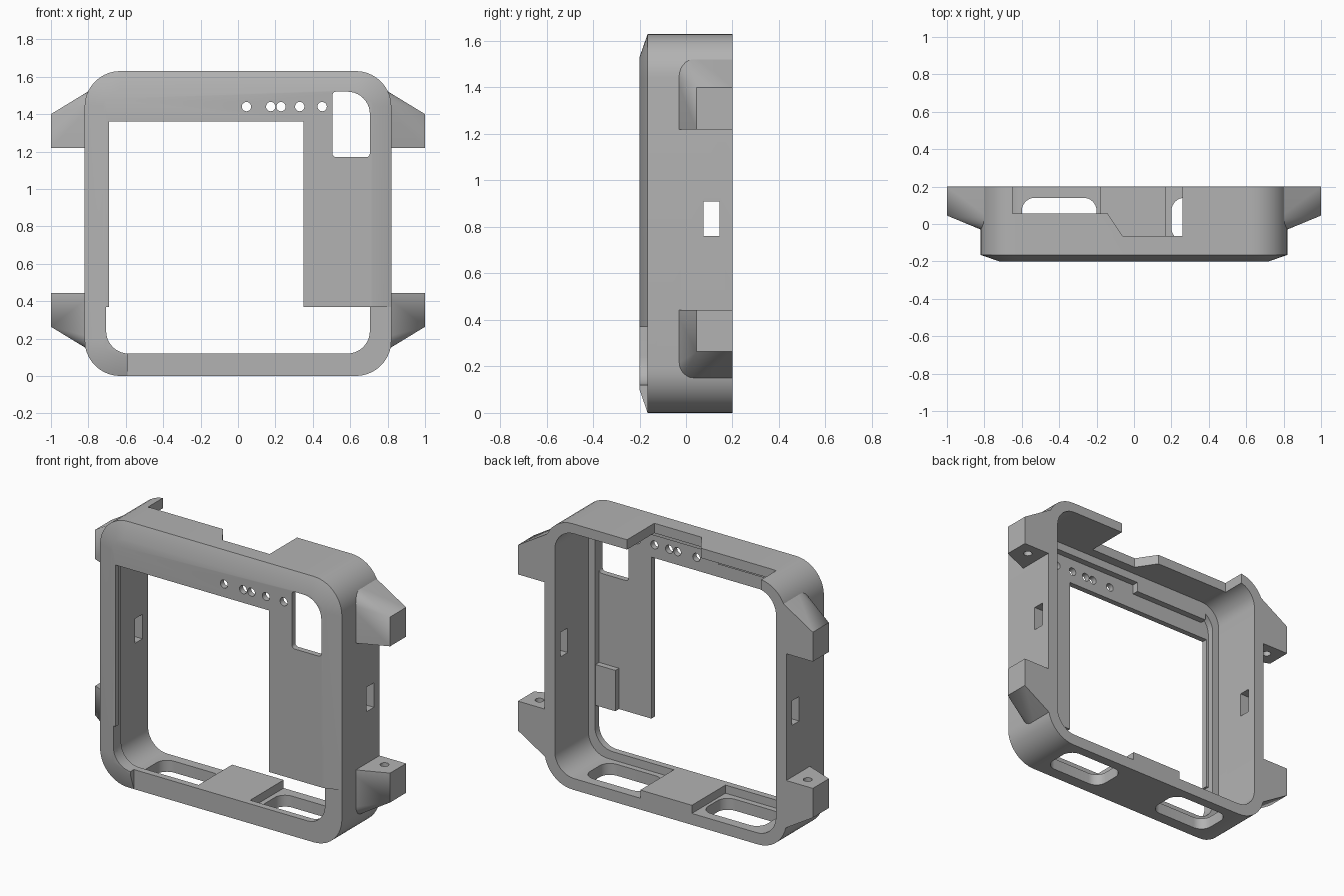
import bpy, bmesh, math
from mathutils import Vector

if "Cube" in bpy.data.objects:
    bpy.data.objects.remove(bpy.data.objects["Cube"], do_unlink=True)

GREY = (0.45, 0.45, 0.45, 1)
grey = bpy.data.materials.new("matte grey")
grey.use_nodes = True
grey.diffuse_color = GREY
grey.node_tree.nodes["Principled BSDF"].inputs["Base Color"].default_value = GREY

H = 1.63          # case height
W = 0.82          # case half width
LEFT = -0.69      # screen opening edge


def finish(name, bm):
    bmesh.ops.recalc_face_normals(bm, faces=bm.faces)
    me = bpy.data.meshes.new(name)
    bm.to_mesh(me)
    bm.free()
    ob = bpy.data.objects.new(name, me)
    bpy.context.collection.objects.link(ob)
    me.materials.append(grey)
    return ob


def rounded(x0, x1, z0, z1, radii, n=10):
    """Rounded rectangle; radii go top right, top left, bottom left, bottom right."""
    if not isinstance(radii, tuple):
        radii = (radii,) * 4
    corners = [(x1, z1, -1, -1), (x0, z1, 1, -1), (x0, z0, 1, 1), (x1, z0, -1, 1)]
    pts = []
    for i, ((x, z, sx, sz), r) in enumerate(zip(corners, radii)):
        for k in range(n + 1):
            a = math.pi / 2 * (i + k / n)
            pts.append((x + sx * r + r * math.cos(a), z + sz * r + r * math.sin(a)))
    return pts


def loft(name, loops, axis="y"):
    """Join matching outlines, each given as (points, depth along the axis)."""
    place = {"x": lambda u, v, d: (d, u, v),
             "y": lambda u, v, d: (u, d, v),
             "z": lambda u, v, d: (u, v, d)}[axis]
    bm = bmesh.new()
    rings = [[bm.verts.new(place(u, v, d)) for u, v in pts] for pts, d in loops]
    for a, b in zip(rings, rings[1:]):
        for i in range(len(a)):
            j = (i + 1) % len(a)
            bm.faces.new((a[i], a[j], b[j], b[i]))
    bm.faces.new(rings[0])
    bm.faces.new(rings[-1])
    return finish(name, bm)


def prism(name, pts, d0, d1, axis="y"):
    return loft(name, [(pts, d0), (pts, d1)], axis)


def box(name, x, y, z):
    return prism(name, [(x[0], z[0]), (x[1], z[0]), (x[1], z[1]), (x[0], z[1])], *y)


def circle(u, v, r, n=20):
    return [(u + r * math.cos(math.tau * k / n), v + r * math.sin(math.tau * k / n))
            for k in range(n)]


def cut(ob, *cutters):
    for c in cutters:
        c.hide_render = True
        mod = ob.modifiers.new("cut", "BOOLEAN")
        mod.operation, mod.solver, mod.object = "DIFFERENCE", "EXACT", c
        bpy.context.view_layer.objects.active = ob
        bpy.ops.object.modifier_apply(modifier=mod.name)
        bpy.data.objects.remove(c, do_unlink=True)


# Case: rounded ring with a thin front lip
outline = rounded(-W, W, 0, H, 0.19)
lip_hole = rounded(-0.705, 0.705, 0.12, 1.52, 0.12)
case = prism("case", outline, -0.165, 0.2)
cut(case,
    prism("cavity", rounded(-0.75, 0.75, 0.07, 1.57, 0.13), -0.125, 0.4),
    prism("lip_opening", lip_hole, -0.4, 0))

# Stepped notch at the back of the top wall
notch = [(-0.65, 0.4), (-0.65, 0.055), (-0.14, 0.055), (-0.06, -0.065), (0.26, -0.065), (0.26, 0.4)]
cut(case, prism("top_notch", notch, 1.45, 1.8, "z"))

# Slots in the bottom wall and a port through both side walls
for s in (-1, 1):
    x0, x1 = sorted((s * 0.2, s * 0.6))
    cut(case, prism("floor_slot", rounded(x0, x1, -0.09, 0.14, 0.07), -0.1, 0.1, "z"))
cut(case, box("side_port", (-1.2, 1.2), (0.075, 0.145), (0.76, 0.91)))

# Front bezel: chamfered plate, cut away at the screen and along the bottom
c = 0.1
bezel = loft("front_bezel", [
    (outline, -0.165),
    (rounded(-W + c, W - c, c, H - c, 0.09), -0.2)])
cut(bezel,
    box("screen_opening", (LEFT, 0.35), (-0.4, 0.1), (0.3, 1.36)),
    box("bottom_gap", (-0.59, 1), (-0.4, 0.1), (-0.1, 0.37)),
    prism("lower_opening", rounded(-0.705, 0.705, 0.12, 0.37, (0, 0, 0.12, 0.12)), -0.4, 0.1),
    prism("window", rounded(0.505, 0.705, 1.17, 1.52, (0.12, 0.02, 0.02, 0.02)), -0.4, 0.1))
for x in (0.045, 0.175, 0.23, 0.33, 0.45):
    cut(bezel, prism("indicator_hole", circle(x, 1.44, 0.025), -0.4, 0.1))

# Inner details
parts = [case, bezel,
         box("floor_pad", (-0.18, 0.17), (-0.14, 0.2), (0.05, 0.12)),
         box("panel_clip", (0.57, 0.72), (-0.166, -0.13), (0.37, 0.62)),
         box("top_ledge", (-0.65, -0.13), (-0.166, -0.125), (1.46, 1.53))]


# Strap lugs: tapered blocks with a blind pin hole in the flat face
def lug(name, sx, top):
    height = lambda z: z if top else 1.663 - z
    base = rounded(-0.05, 0.2, 1.22, 1.54, (0, 0.08, 0, 0), 6)
    tip = rounded(0.045, 0.2, 1.22, 1.40, 0, 1)
    bm = bmesh.new()
    for pts, x in ((base, 0.77), (tip, 1.0)):
        for y, z in pts:
            bm.verts.new((sx * x, y, height(z)))
    bmesh.ops.remove_doubles(bm, verts=bm.verts, dist=1e-4)
    hull = bmesh.ops.convex_hull(bm, input=bm.verts)
    loose = {g for g in hull["geom_interior"] if isinstance(g, bmesh.types.BMVert)}
    bmesh.ops.delete(bm, geom=list(loose), context="VERTS")
    bmesh.ops.dissolve_limit(bm, angle_limit=0.01, verts=bm.verts, edges=bm.edges)
    ob = finish(name, bm)
    d0, d1 = sorted((height(1.1), height(1.32)))
    cut(ob, prism("pin_hole", circle(sx * 0.91, 0.12, 0.025), d0, d1, "z"))
    return ob


for side, sx in (("left", 1), ("right", -1)):
    for level, top in (("upper", True), ("lower", False)):
        parts.append(lug(f"{level}_{side}_lug", sx, top))

# Smooth the rounded corners and keep crisp edges
bpy.ops.object.select_all(action="DESELECT")
for ob in parts:
    ob.select_set(True)
bpy.context.view_layer.objects.active = case
bpy.ops.object.shade_smooth_by_angle(angle=math.radians(25))
